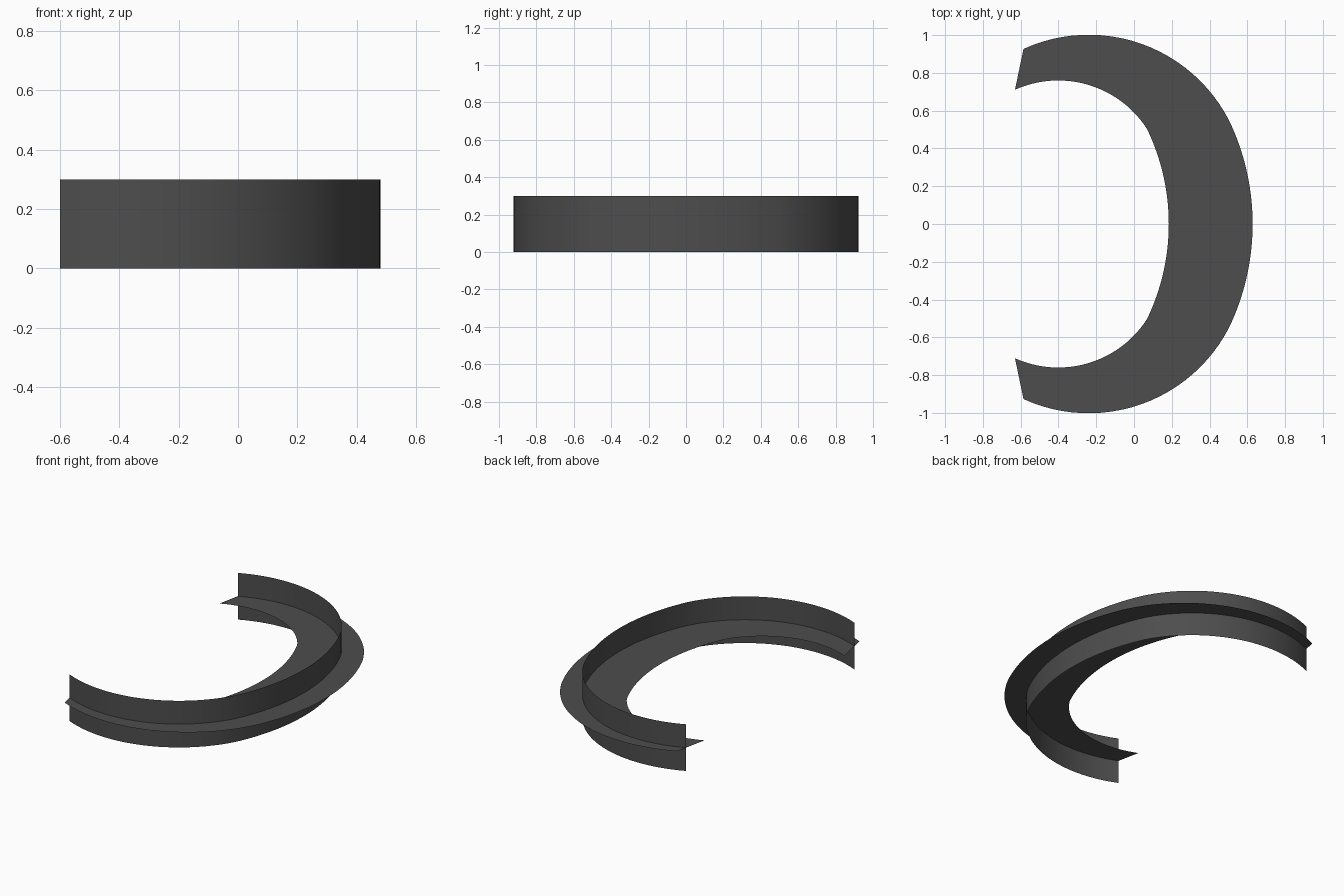
import bpy, bmesh
from math import atan2, sin, cos

if "Cube" in bpy.data.objects:
    bpy.data.objects.remove(bpy.data.objects["Cube"])

N = 24  # segments per arc

dark = bpy.data.materials.new("dark_grey")
dark.diffuse_color = (0.075, 0.075, 0.075, 1)
dark.use_nodes = True
dark.node_tree.nodes["Principled BSDF"].inputs["Base Color"].default_value = dark.diffuse_color


def arc(c, a, b):
    """Points about c, from the angle of a to the angle of b."""
    t0, t1 = (atan2(p[1] - c[1], p[0] - c[0]) for p in (a, b))
    r0, r1 = (((p[0] - c[0])**2 + (p[1] - c[1])**2)**0.5 for p in (a, b))
    pts = []
    for i in range(N + 1):
        f = i / N
        t, r = t0 + (t1 - t0) * f, r0 + (r1 - r0) * f
        pts.append((c[0] + r * cos(t), c[1] + r * sin(t)))
    return pts


def c_path(centre, end, joint, front):
    """Tight corner arc, then shallow front arc, mirrored across y = 0."""
    d = front - joint[0]
    radius = (joint[1]**2 + d * d) / (2 * d)
    half = arc(centre, end, joint) + arc((front - radius, 0), joint, (front, 0))[1:]
    return half + [(x, -y) for x, y in reversed(half[:-1])]


def strip(name, side_a, side_b):
    """Single-skin ribbon between two matching rows of points."""
    bm = bmesh.new()
    a = [bm.verts.new(p) for p in side_a]
    b = [bm.verts.new(p) for p in side_b]
    for i in range(len(a) - 1):
        bm.faces.new((a[i], b[i], b[i + 1], a[i + 1])).smooth = True
    bm.normal_update()
    mesh = bpy.data.meshes.new(name)
    bm.to_mesh(mesh)
    bm.free()
    mesh.materials.append(dark)
    ob = bpy.data.objects.new(name, mesh)
    bpy.context.collection.objects.link(ob)


outer = c_path((-0.24, 0.167), (-0.585, 0.927), (0.505, 0.545), 0.628)
inner = c_path((-0.40, 0.20), (-0.63, 0.711), (0.068, 0.505), 0.184)
# The wall runs a third of the way in from the flange's outer edge
wall = [((2 * p[0] + q[0]) / 3, (2 * p[1] + q[1]) / 3) for p, q in zip(outer, inner)]

# Upright curved wall
strip("curved_wall", [(x, y, 0.3) for x, y in wall], [(x, y, 0) for x, y in wall])
# Flat flange through the wall at mid height
strip("flat_flange", [(x, y, 0.15) for x, y in outer], [(x, y, 0.15) for x, y in inner])
